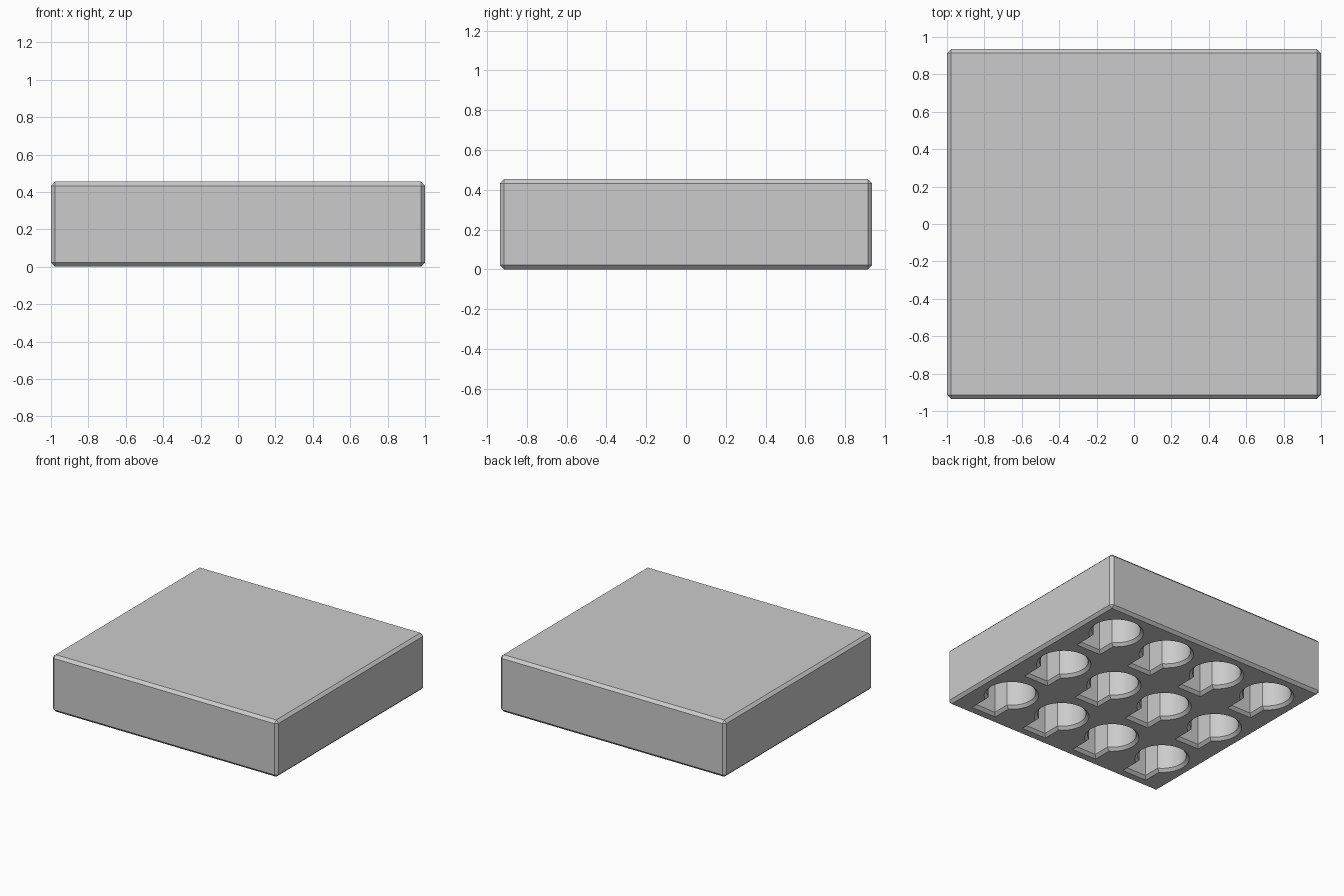
import bpy, bmesh, math

if "Cube" in bpy.data.objects:
    bpy.data.objects.remove(bpy.data.objects["Cube"])

W, D, H = 2.0, 1.87, 0.455      # block size
C = 0.022                       # chamfer
GAP = 0.08                      # wall between pocket rims
R = 0.20                        # pocket radius at rim
LEN = (D - 4 * GAP) / 3         # pocket length at rim
SLOT = 0.11                     # slot half-width at rim
DEPTH = 0.375


def keyhole(inset):
    """Round pocket with a rectangular slot towards -y, inset from the rim."""
    r, w = R - inset, SLOT - inset
    tip = -(LEN - R) + inset
    a = math.asin(w / r)
    start, sweep, n = -math.pi / 2 + a, 2 * math.pi - 2 * a, 40
    pts = [(r * math.cos(start + sweep * i / n), r * math.sin(start + sweep * i / n))
           for i in range(n + 1)]
    return pts + [(-w, tip), (w, tip)]


def add_pocket(bm, cx, cy):
    rings = []
    for inset, z in ((-C, -C), (C, C), (C, DEPTH)):
        rings.append([bm.verts.new((cx + x, cy + y, z)) for x, y in keyhole(inset)])
    n = len(rings[0])
    for lo, hi in zip(rings, rings[1:]):
        for i in range(n):
            j = (i + 1) % n
            bm.faces.new((lo[i], lo[j], hi[j], hi[i]))
    bm.faces.new(rings[0][::-1])
    bm.faces.new(rings[-1])


def to_object(bm, name):
    bmesh.ops.recalc_face_normals(bm, faces=bm.faces)
    mesh = bpy.data.meshes.new(name)
    bm.to_mesh(mesh)
    bm.free()
    ob = bpy.data.objects.new(name, mesh)
    bpy.context.collection.objects.link(ob)
    return ob


# chamfered block
bm = bmesh.new()
bmesh.ops.create_cube(bm, size=1)
for v in bm.verts:
    v.co = (v.co.x * W, v.co.y * D, (v.co.z + 0.5) * H)
bmesh.ops.bevel(bm, geom=bm.edges[:], offset=C, segments=1, affect='EDGES')
block = to_object(bm, "holder_block")

# 4 x 3 grid of pockets cut from below
bm = bmesh.new()
for col in range(4):
    for row in range(3):
        add_pocket(bm, (col - 1.5) * (2 * R + GAP),
                   (row - 1) * (LEN + GAP) + LEN / 2 - R)
cutter = to_object(bm, "pocket_cutter")
cutter.hide_render = True

mod = block.modifiers.new("pockets", 'BOOLEAN')
mod.operation = 'DIFFERENCE'
mod.solver = 'EXACT'
mod.object = cutter
bpy.context.view_layer.objects.active = block
block.select_set(True)
cutter.select_set(False)
bpy.ops.object.modifier_apply(modifier=mod.name)
bpy.data.objects.remove(cutter)
bpy.ops.object.shade_smooth_by_angle(angle=math.radians(25))
